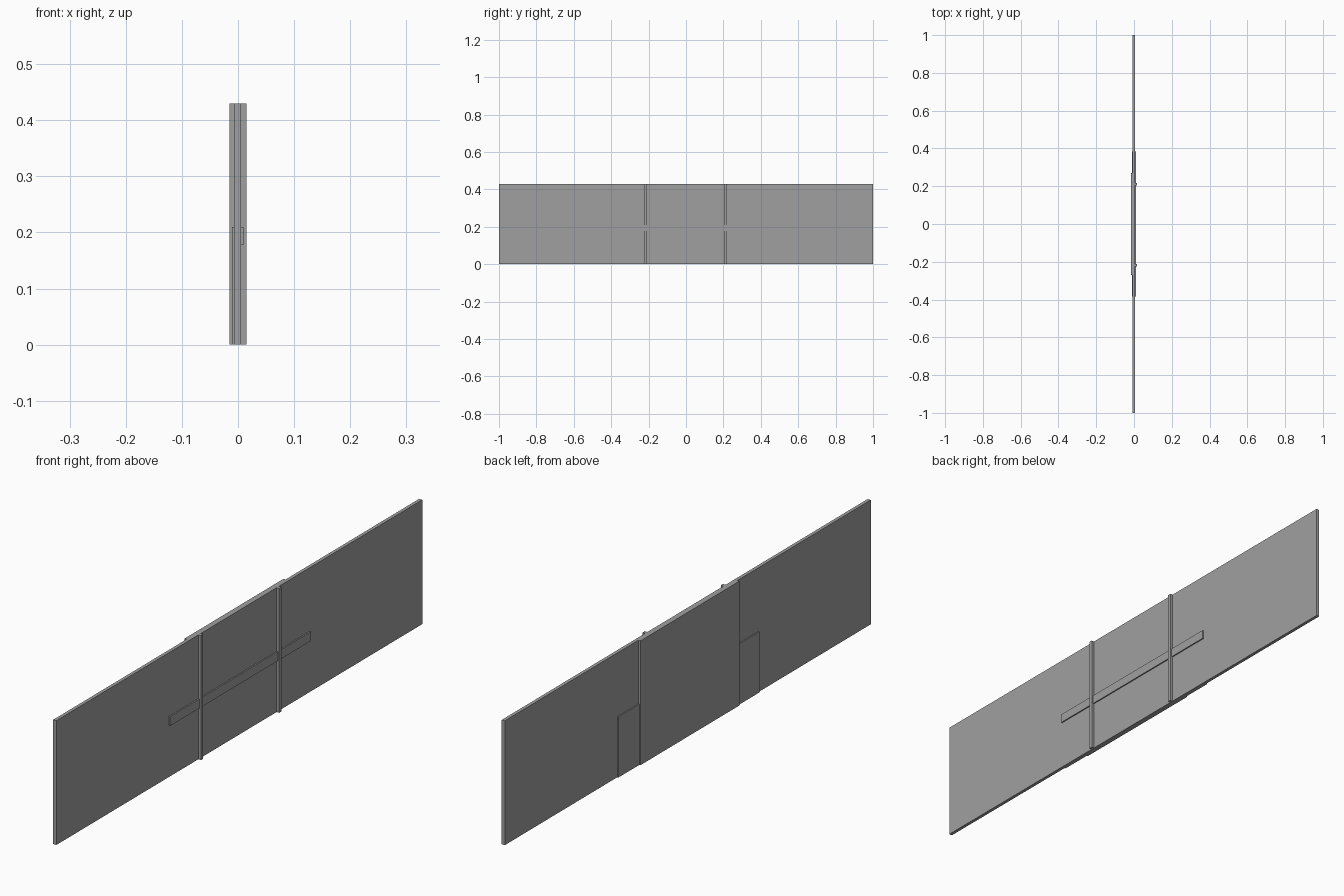
import bpy

cube = bpy.data.objects.get("Cube")
if cube:
    bpy.data.objects.remove(cube, do_unlink=True)

HEIGHT = 0.43
COLOUR = (0.35, 0.35, 0.35, 1)

grey = bpy.data.materials.new("plain grey")
grey.use_nodes = True
grey.diffuse_color = COLOUR
grey.node_tree.nodes["Principled BSDF"].inputs["Base Color"].default_value = COLOUR


def box(name, x, y, z):
    """Box spanning the given (low, high) ranges."""
    spans = (x, y, z)
    bpy.ops.mesh.primitive_cube_add(size=1, location=[(a + b) / 2 for a, b in spans])
    ob = bpy.context.object
    ob.name = name
    ob.scale = [b - a for a, b in spans]
    bpy.ops.object.transform_apply(location=False, rotation=False, scale=True)
    ob.data.materials.append(grey)
    return ob


# Long main board
FRONT, BACK = 0.005, -0.007
box("main_panel", (BACK, FRONT), (-1, 1), (0, HEIGHT))

# Backing boards: full-height centre and wider low board
box("centre_backing", (-0.015, BACK), (-0.27, 0.27), (0, HEIGHT))
box("low_backing", (-0.011, BACK), (-0.385, 0.385), (0, 0.21))

# Horizontal rail
box("rail", (FRONT, 0.0095), (-0.385, 0.385), (0.178, 0.21))

# Two upright battens
for side, y in (("front", -0.218), ("back", 0.21)):
    box(side + "_batten", (FRONT, 0.015), (y - 0.006, y + 0.006), (0, HEIGHT))
